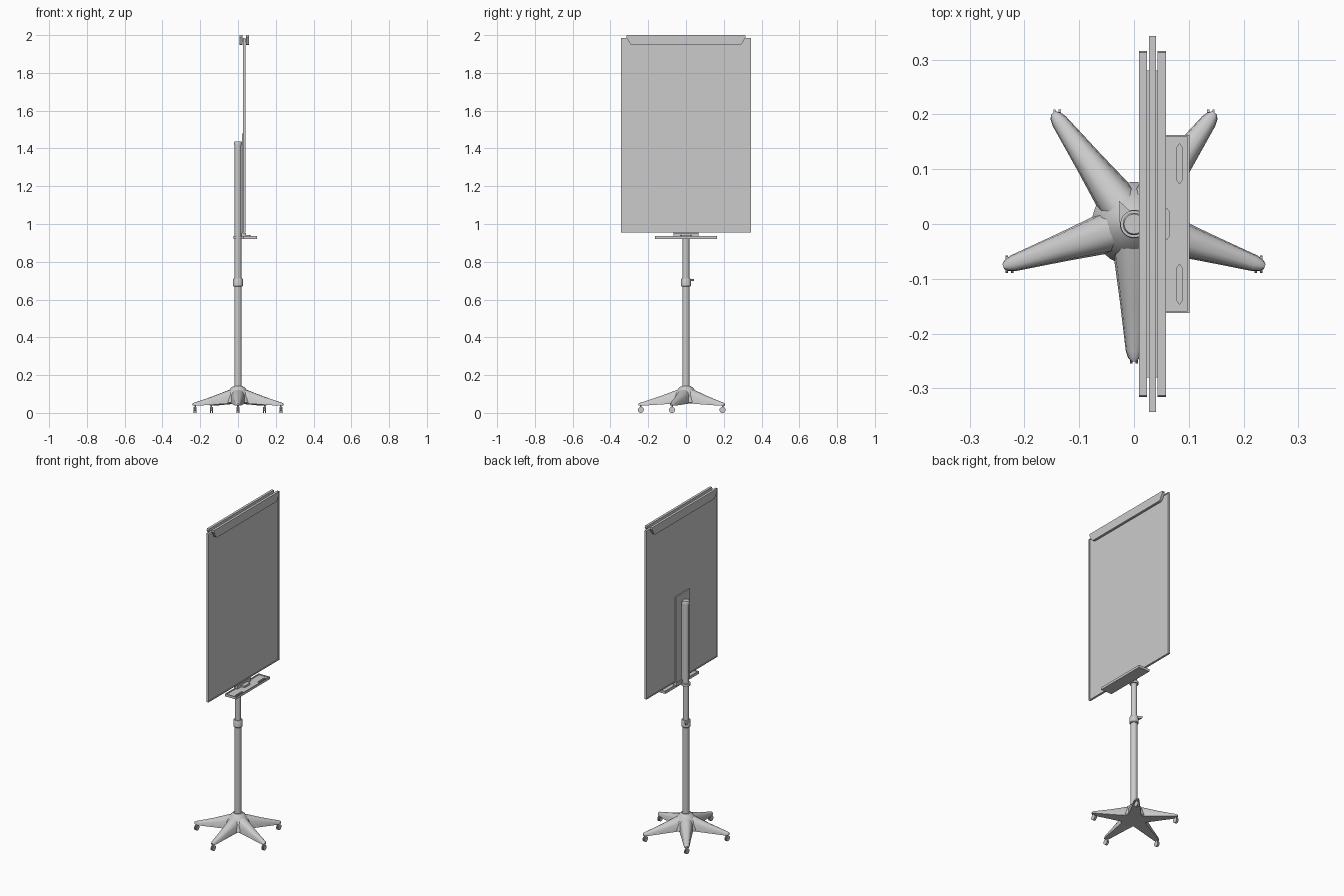
import bpy, bmesh, math
from mathutils import Matrix, Vector

if "Cube" in bpy.data.objects:
    bpy.data.objects.remove(bpy.data.objects["Cube"])

grey = bpy.data.materials.new("light grey")
grey.diffuse_color = (0.6, 0.6, 0.6, 1)
grey.use_nodes = True
grey.node_tree.nodes["Principled BSDF"].inputs["Base Color"].default_value = grey.diffuse_color


def finish(name, bm, smooth=False):
    bmesh.ops.recalc_face_normals(bm, faces=bm.faces[:])
    me = bpy.data.meshes.new(name)
    bm.to_mesh(me)
    bm.free()
    ob = bpy.data.objects.new(name, me)
    bpy.context.collection.objects.link(ob)
    me.materials.append(grey)
    if smooth:
        bpy.ops.object.select_all(action='DESELECT')
        ob.select_set(True)
        bpy.context.view_layer.objects.active = ob
        bpy.ops.object.shade_smooth_by_angle(angle=math.radians(35))
    return ob


def loft(bm, rings):
    rows = [[bm.verts.new(p) for p in ring] for ring in rings]
    n = len(rows[0])
    for a, b in zip(rows, rows[1:]):
        for i in range(n):
            j = (i + 1) % n
            bm.faces.new((a[i], a[j], b[j], b[i]))
    bm.faces.new(rows[0][::-1])
    bm.faces.new(rows[-1])


def box(name, x, y, z, bevel=0):
    bm = bmesh.new()
    loft(bm, [[(x[0], y[0], h), (x[1], y[0], h), (x[1], y[1], h), (x[0], y[1], h)] for h in z])
    if bevel:
        bmesh.ops.bevel(bm, geom=bm.edges[:], offset=bevel, segments=2, affect='EDGES', profile=0.5)
    return finish(name, bm)


def lathe(name, prof, sides=32):
    bm = bmesh.new()
    loft(bm, [[(r * math.cos(2 * math.pi * i / sides), r * math.sin(2 * math.pi * i / sides), z)
               for i in range(sides)] for r, z in prof])
    return finish(name, bm, True)


def slab(name, pts, axis, lo, hi):
    """Extrude a 2D outline along x (points y,z) or z (points x,y)."""
    bm = bmesh.new()
    loft(bm, [[(h, a, b) if axis == 'x' else (a, b, h) for a, b in pts] for h in (lo, hi)])
    return finish(name, bm)


# Star base: hub and five tapering legs
lathe("base_hub", [(0.070, 0.050), (0.077, 0.055), (0.062, 0.100), (0.040, 0.130), (0.026, 0.142), (0.019, 0.142)])
sections = [(0.0, 0.040, 0.050, 0.134), (0.052, 0.038, 0.050, 0.120), (0.14, 0.026, 0.044, 0.087),
            (0.232, 0.015, 0.038, 0.057), (0.244, 0.011, 0.038, 0.054), (0.251, 0.005, 0.039, 0.050)]
for k in range(5):
    ang = math.radians(-90 + 72 * k)
    bm = bmesh.new()
    rings = []
    for r, w, zb, zt in sections:
        h = (zt - zb) * 0.35
        rings.append([(r, -w, zb), (r, w, zb), (r, w * 0.9, zt - h), (r, w * 0.6, zt - h * 0.25),
                      (r, w * 0.25, zt), (r, -w * 0.25, zt), (r, -w * 0.6, zt - h * 0.25),
                      (r, -w * 0.9, zt - h)])
    loft(bm, rings)
    bm.transform(Matrix.Rotation(ang, 4, 'Z'))
    finish(f"base_leg_{k + 1}", bm, True)

    # Twin-wheel caster, all rolling along y
    c = Vector((0.239 * math.cos(ang), 0.239 * math.sin(ang), 0.016))
    bm = bmesh.new()
    for s in (-1, 1):
        m = Matrix.Translation(c + Vector((s * 0.005, 0, 0))) @ Matrix.Rotation(math.pi / 2, 4, 'Y')
        bmesh.ops.create_cone(bm, cap_ends=True, segments=20, radius1=0.016, radius2=0.016, depth=0.004, matrix=m)
    m = Matrix.Translation(c) @ Matrix.Rotation(math.pi / 2, 4, 'Y')
    bmesh.ops.create_cone(bm, cap_ends=True, segments=12, radius1=0.006, radius2=0.006, depth=0.012, matrix=m)
    bmesh.ops.create_cone(bm, cap_ends=True, segments=12, radius1=0.004, radius2=0.004, depth=0.03,
                          matrix=Matrix.Translation(c + Vector((0, 0, 0.015))))
    finish(f"caster_{k + 1}", bm, True)

# Telescopic pole with collars and cap
lathe("lower_pole", [(0.019, 0.13), (0.019, 0.69)])
lathe("upper_pole", [(0.0178, 0.66), (0.0178, 1.425)])
lathe("pole_cap", [(0.0205, 1.418), (0.0205, 1.434), (0.018, 1.438)])
lathe("height_collar", [(0.022, 0.668), (0.026, 0.672), (0.026, 0.706), (0.023, 0.712)])
lathe("tray_collar", [(0.025, 0.921), (0.025, 0.936)])
slab("height_lever", [(-0.026, 0.002), (-0.005, 0.022), (-0.027, 0.042)], 'z', 0.697, 0.709)

# Mounting plate between pole and board
box("mount_plate", (0.022, 0.0275), (-0.067, 0.067), (0.94, 1.478))
box("mount_spine", (0.010, 0.024), (-0.010, 0.010), (0.93, 1.43))

# Board with thin frame
box("board_panel", (0.030, 0.037), (-0.338, 0.338), (0.96, 1.984))
for s in (-1, 1):
    y = sorted((s * 0.336, s * 0.343))
    box(f"board_edge_{'left' if s < 0 else 'right'}", (0.027, 0.040), y, (0.955, 1.986))
box("board_bottom_edge", (0.027, 0.040), (-0.336, 0.336), (0.955, 0.961))
box("board_top_edge", (0.027, 0.040), (-0.336, 0.336), (1.980, 1.986))

# Paper clamp: two tapered bars and a spacer
half = [(0.285, 1.947), (0.295, 1.953), (0.316, 1.990), (0.313, 2.0)]
outline = half + [(-y, z) for y, z in reversed(half)]
slab("clamp_bar_back", outline, 'x', 0.009, 0.024)
slab("clamp_bar_front", outline, 'x', 0.043, 0.058)
box("clamp_spacer", (0.022, 0.045), (-0.28, 0.28), (1.965, 1.978))

# Pen tray with recess and two pointed pen slots
tray = box("pen_tray", (0.026, 0.101), (-0.163, 0.163), (0.921, 0.936))
cutters = [box("tray_recess_cutter", (0.032, 0.098), (-0.159, 0.159), (0.931, 0.95))]
for s in (-1, 1):
    pts = [(0.083, 0.073), (0.088, 0.081), (0.088, 0.139), (0.083, 0.147), (0.078, 0.139), (0.078, 0.081)]
    cutters.append(slab("pen_slot_cutter", [(x, s * y) for x, y in pts], 'z', 0.924, 0.95))
for c in cutters:
    mod = tray.modifiers.new("cut", 'BOOLEAN')
    mod.operation = 'DIFFERENCE'
    mod.solver = 'EXACT'
    mod.object = c
    c.hide_render = True
    c.hide_viewport = True

# Tray bracket and rounded tongue
box("tray_bracket", (0.018, 0.042), (-0.065, 0.065), (0.930, 0.953))
slab("tray_tongue", [(0.040, -0.029), (0.060, -0.029), (0.065, -0.023), (0.065, 0.023),
                     (0.060, 0.029), (0.040, 0.029)], 'z', 0.930, 0.942)
